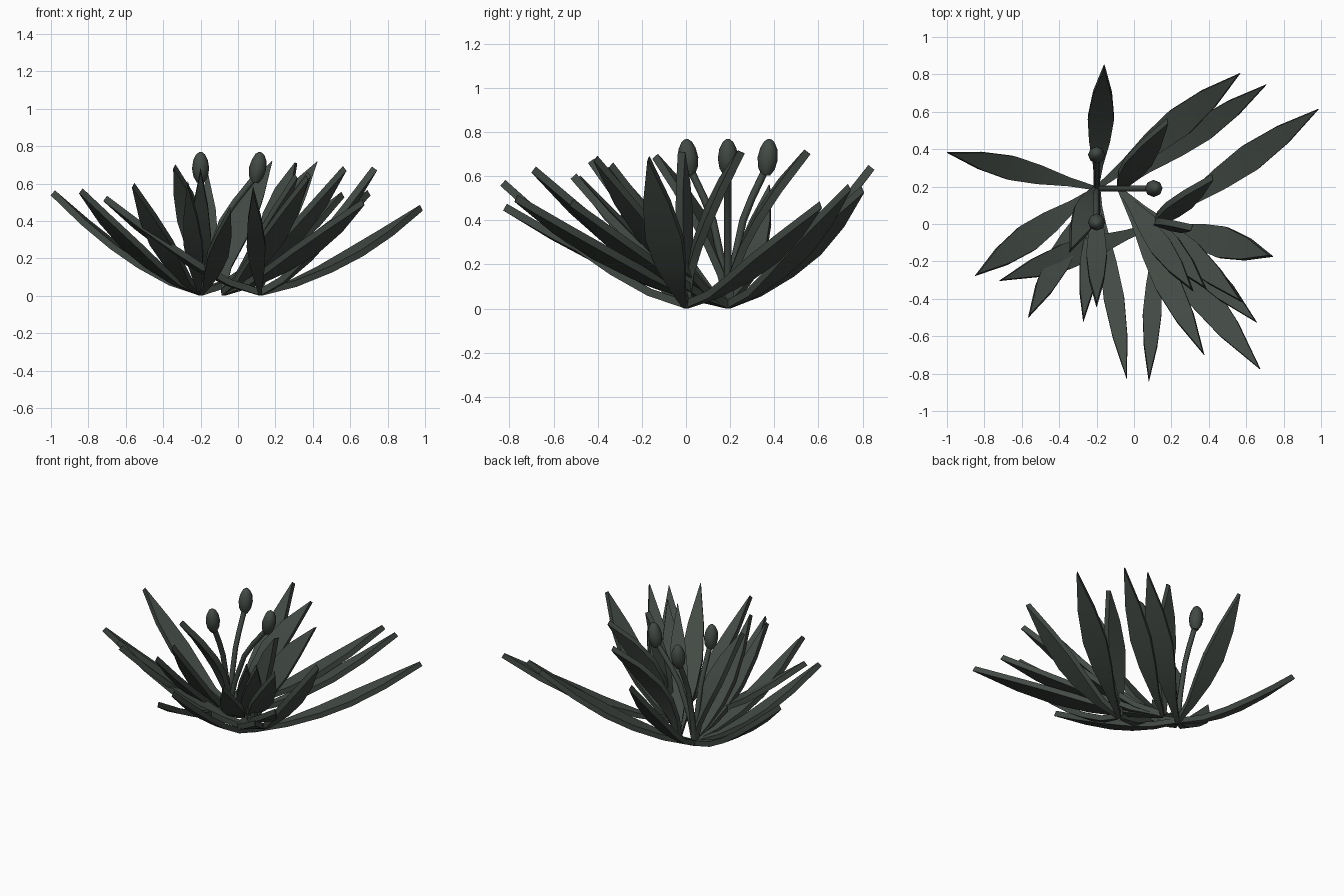
import bpy
import bmesh
import math
from mathutils import Matrix, Vector

cube = bpy.data.objects.get("Cube")
if cube:
    bpy.data.objects.remove(cube, do_unlink=True)


def material(name, colour):
    m = bpy.data.materials.new(name)
    m.use_nodes = True
    m.diffuse_color = (*colour, 1)
    m.node_tree.nodes["Principled BSDF"].inputs["Base Color"].default_value = (*colour, 1)
    return m


leaf_green = material("dark grey green", (0.055, 0.068, 0.058))


def make_object(name, bm):
    bmesh.ops.recalc_face_normals(bm, faces=bm.faces[:])
    mesh = bpy.data.meshes.new(name)
    bm.to_mesh(mesh)
    bm.free()
    mesh.materials.append(leaf_green)
    ob = bpy.data.objects.new(name, mesh)
    bpy.context.collection.objects.link(ob)
    bpy.ops.object.select_all(action="DESELECT")
    ob.select_set(True)
    bpy.context.view_layer.objects.active = ob
    bpy.ops.object.shade_smooth_by_angle(angle=math.radians(60))


def bridge(bm, rings):
    """Join neighbouring rings with quads and cap both ends."""
    for low, high in zip(rings, rings[1:]):
        for k in range(len(low)):
            n = (k + 1) % len(low)
            bm.faces.new((low[k], low[n], high[n], high[k]))
    bm.faces.new(rings[0])
    bm.faces.new(rings[-1])


def direction(path, i):
    return (path[min(i + 1, len(path) - 1)] - path[max(i - 1, 0)]).normalized()


# Leaf outline: position along the blade, share of the full width
OUTLINE = [(0, 0.15), (0.2, 0.38), (0.4, 0.8), (0.58, 1), (0.78, 0.72), (1, 0.02)]
THICK = 0.035


def leaf(name, base, tip, width, twist=0):
    base, tip = Vector((*base, 0.018)), Vector(tip)
    run = Vector((tip.x - base.x, tip.y - base.y, 0))
    level = Vector((-run.y, run.x, 0)).normalized()
    # Low leaves curve upward, steep leaves arch outward
    out_power, up_power = (1.7, 1) if run.length < 0.5 else (1, 1.42)
    centres = [base + run * t ** out_power + Vector((0, 0, (tip.z - base.z) * t ** up_power))
               for t, _ in OUTLINE]
    bm = bmesh.new()
    rings = []
    for i, (_, share) in enumerate(OUTLINE):
        along = direction(centres, i)
        side = Matrix.Rotation(math.radians(twist), 3, along) @ level
        normal = along.cross(side) * THICK / 2
        half = side * width * share / 2
        rings.append([bm.verts.new(centres[i] + half * a + normal * b)
                      for a, b in ((1, 1), (-1, 1), (-1, -1), (1, -1))])
    bridge(bm, rings)
    make_object(name, bm)


# Three clumps of leaves: base, then tip, width and optional twist of each leaf
CLUMPS = {
    "left": ((-0.2, 0.19), [
        ((-0.16, 0.84, 0.64), 0.14), ((-0.99, 0.38, 0.55), 0.13),
        ((-0.84, -0.27, 0.56), 0.15), ((-0.56, -0.49, 0.59), 0.13),
        ((-0.27, -0.51, 0.6), 0.1), ((-0.2, -0.43, 0.67), 0.11),
        ((-0.04, -0.82, 0.46), 0.11), ((-0.34, -0.14, 0.69), 0.14),
        ((0.56, 0.8, 0.54), 0.16)]),
    "middle": ((-0.08, 0.19), [
        ((0.7, 0.74, 0.55), 0.13), ((0.18, 0.55, 0.71), 0.15, 35),
        ((0.37, -0.69, 0.63), 0.14), ((0.67, -0.77, 0.5), 0.17),
        ((0.65, -0.52, 0.48), 0.15), ((0.38, -0.34, 0.65), 0.13),
        ((0.31, -0.35, 0.64), 0.12), ((0.57, -0.41, 0.68), 0.14)]),
    "right": ((0.12, 0.0), [
        ((0.98, 0.61, 0.47), 0.15), ((0.73, -0.17, 0.68), 0.17),
        ((0.42, 0.25, 0.71), 0.15, 55), ((0.08, -0.83, 0.57), 0.1),
        ((-0.71, -0.3, 0.52), 0.14), ((0.31, -0.02, 0.71), 0.13, 75)]),
}
for clump, (base, leaves) in CLUMPS.items():
    for number, shape in enumerate(leaves, 1):
        leaf(f"{clump}_leaf_{number}", base, *shape)


def tube(name, profile, lean, sides=8):
    """Round skin along a leaning path of (share of lean, height, radius)."""
    path = [Vector((-0.2, 0.19, z)) + lean * d for d, z, _ in profile]
    bm = bmesh.new()
    rings = []
    for i, (_, _, r) in enumerate(profile):
        turn = direction(path, i).to_track_quat("Z", "Y")
        rings.append([bm.verts.new(path[i] + turn @ Vector((r * math.cos(a), r * math.sin(a), 0)))
                      for a in (math.tau * k / sides for k in range(sides))])
    bridge(bm, rings)
    make_object(name, bm)


# Flower stalks leaning away from the left clump, each with an egg-shaped bud
STALK = [(0, 0.01, 0.017), (0.14, 0.2, 0.017), (0.38, 0.4, 0.017),
         (0.6, 0.5, 0.017), (0.97, 0.64, 0.017)]
BUD = [(0.95, 0.605, 0.02), (0.97, 0.635, 0.038), (1, 0.68, 0.046),
       (1.03, 0.725, 0.039), (1.04, 0.755, 0.024), (1.05, 0.768, 0.008)]
for name, lean in (("front", (0, -0.18, 0)), ("back", (0, 0.18, 0)), ("side", (0.305, 0, 0))):
    tube(f"{name}_stalk", STALK, Vector(lean))
    tube(f"{name}_bud", BUD, Vector(lean))
